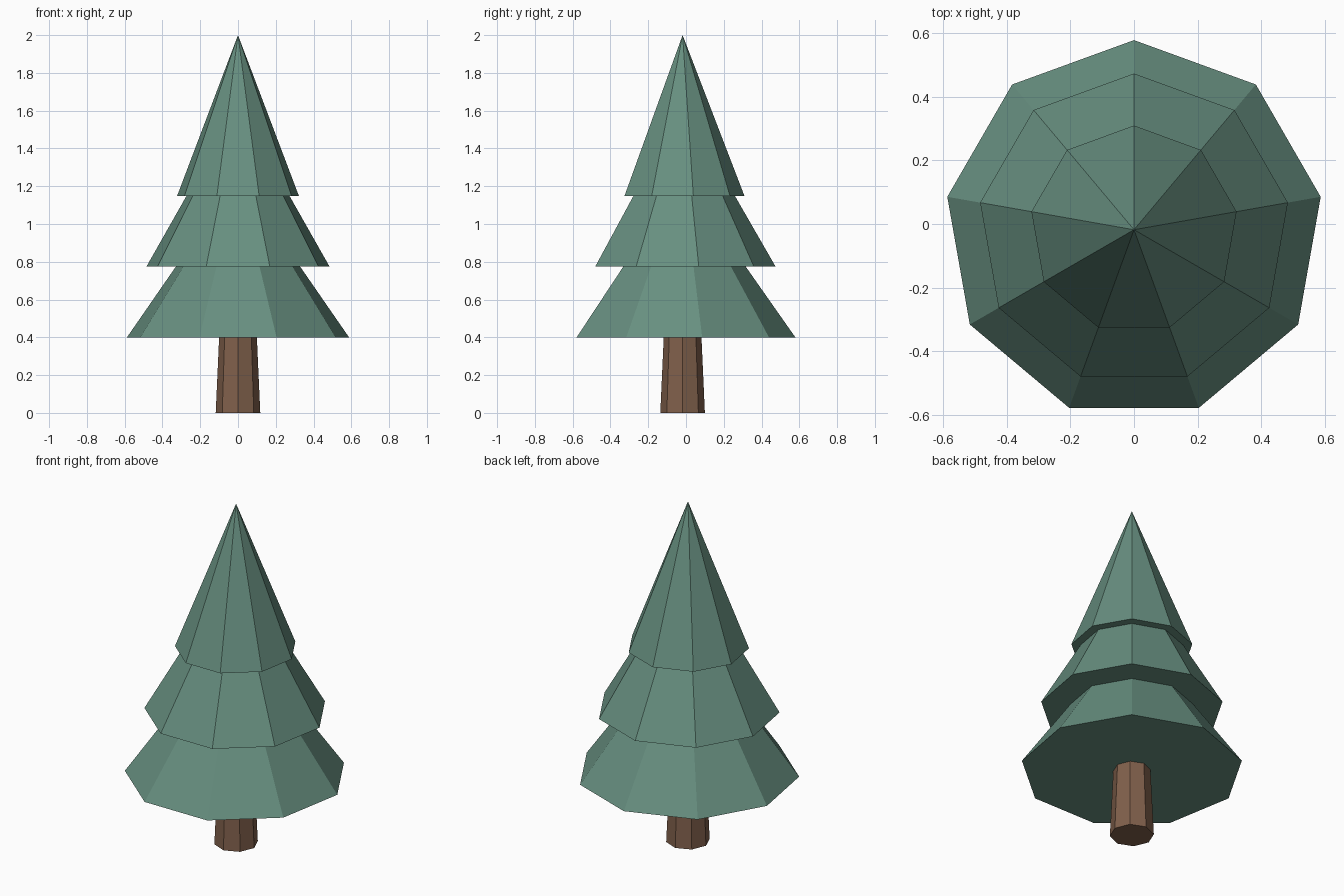
import bpy
import math

if "Cube" in bpy.data.objects:
    bpy.data.objects.remove(bpy.data.objects["Cube"])

CENTRE_Y = -0.018


def material(name, rgb):
    mat = bpy.data.materials.new(name)
    mat.diffuse_color = (*rgb, 1.0)
    mat.use_nodes = True
    mat.node_tree.nodes["Principled BSDF"].inputs["Base Color"].default_value = mat.diffuse_color
    return mat


def cone(name, sides, r_low, r_high, z_low, z_high, mat, turn=0.0):
    """Flat-sided cone or tapered cylinder standing between two heights."""
    bpy.ops.mesh.primitive_cone_add(
        vertices=sides, radius1=r_low, radius2=r_high, depth=z_high - z_low,
        location=(0, CENTRE_Y, (z_low + z_high) / 2), rotation=(0, 0, turn))
    obj = bpy.context.object
    obj.name = name
    obj.data.materials.append(mat)
    return obj


needles = material("pine green", (0.136, 0.275, 0.216))
bark = material("bark brown", (0.216, 0.117, 0.071))

# Tapered eight-sided trunk, tucked slightly into the foliage
cone("trunk", 8, 0.118, 0.099, 0.0, 0.42, bark)

# Three stacked nine-sided foliage tiers, one corner pointing to the back
tiers = [
    ("lower_foliage", 0.597, 0.40, 1.25),
    ("middle_foliage", 0.492, 0.775, 1.63),
    ("upper_foliage", 0.328, 1.147, 2.0),
]
for name, radius, base, tip in tiers:
    cone(name, 9, radius, 0.0, base, tip, needles)
